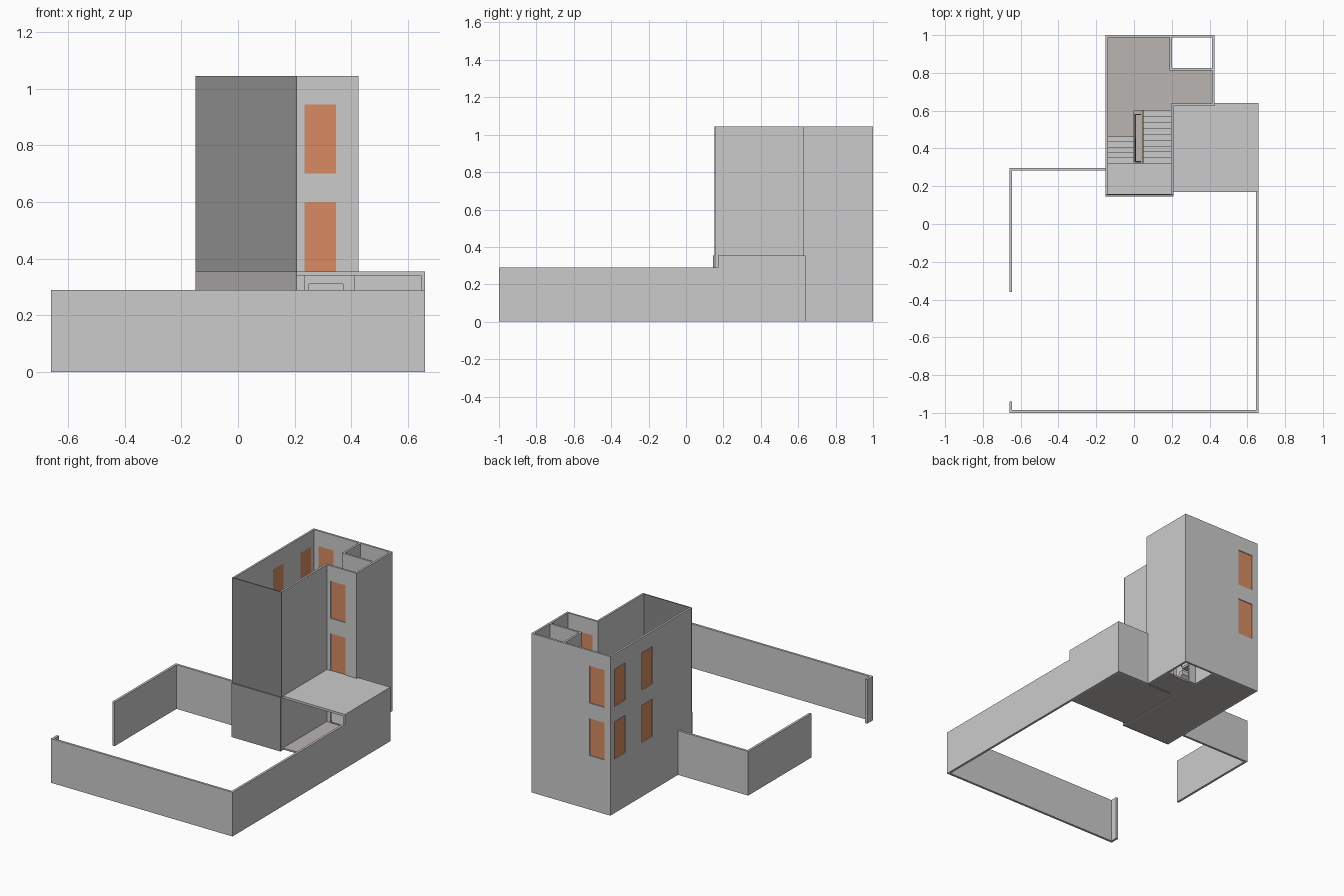
import bpy, bmesh
from mathutils import Vector

if "Cube" in bpy.data.objects:
    bpy.data.objects.remove(bpy.data.objects["Cube"])


def mat(name, rgb):
    m = bpy.data.materials.new(name)
    m.diffuse_color = (*rgb, 1)
    m.use_nodes = True
    m.node_tree.nodes["Principled BSDF"].inputs["Base Color"].default_value = m.diffuse_color
    return m


PANEL = mat("orange_panel", (0.68, 0.26, 0.12))
GLASS = mat("dark_glass", (0.25, 0.25, 0.25))
LOWGLASS = mat("lower_glass", (0.35, 0.34, 0.34))
FLOOR = mat("floor_grey", (0.48, 0.46, 0.45))
RAIL = mat("rail_yellow", (0.45, 0.33, 0.04))


def finish(name, bm, m=None):
    bmesh.ops.recalc_face_normals(bm, faces=bm.faces)
    me = bpy.data.meshes.new(name)
    bm.to_mesh(me)
    bm.free()
    ob = bpy.data.objects.new(name, me)
    bpy.context.collection.objects.link(ob)
    if m:
        me.materials.append(m)
    return ob


def extrude(name, pts, vec, m=None):
    bm = bmesh.new()
    f = bm.faces.new([bm.verts.new(p) for p in pts])
    r = bmesh.ops.extrude_face_region(bm, geom=[f])
    bmesh.ops.translate(bm, vec=Vector(vec),
                        verts=[v for v in r["geom"] if isinstance(v, bmesh.types.BMVert)])
    # keep the starting cap so the solid is closed
    if not f.is_valid:
        bmesh.ops.holes_fill(bm, edges=bm.edges)
    return finish(name, bm, m)


def plan(name, pts, z0, z1, m=None):
    return extrude(name, [(x, y, z0) for x, y in pts], (0, 0, z1 - z0), m)


def box(name, x0, x1, y0, y1, z0, z1, m=None):
    return plan(name, [(x0, y0), (x1, y0), (x1, y1), (x0, y1)], z0, z1, m)


def cut(ob, boxes):
    for b in boxes:
        c = box("cutter", *b)
        md = ob.modifiers.new("opening", "BOOLEAN")
        md.operation, md.solver, md.object = "DIFFERENCE", "EXACT", c
        bpy.context.view_layer.update()
        me = bpy.data.meshes.new_from_object(
            ob.evaluated_get(bpy.context.evaluated_depsgraph_get()))
        ob.modifiers.clear()
        ob.data = me
        bpy.data.objects.remove(c)


T = 0.013                      # wall thickness
F1, F2, TOP = 0.355, 0.70, 1.045
DOOR = 0.245                   # head height of doors and windows

# Courtyard walls with a gate gap on the left
C = 0.015
plan("courtyard_wall_front", [(-.66, -.94), (-.66, -1), (.66, -1), (.66, .17), (.66 - C, .17),
     (.66 - C, -1 + C), (-.66 + C, -1 + C), (-.66 + C, -.94)], 0, .29)
plan("courtyard_wall_left", [(-.66, -.36), (-.66 + C, -.36), (-.66 + C, .297 - C),
     (-.15, .297 - C), (-.15, .297), (-.66, .297)], 0, .29)

# Tower shell, open to the front where the glazing sits
shell = [(-.15, .16), (-.15, 1), (.425, 1), (.425, .625), (.208, .625), (.208, .16),
         (.208 - T, .16), (.208 - T, .625 + T), (.425 - T, .625 + T), (.425 - T, 1 - T),
         (-.15 + T, 1 - T), (-.15 + T, .16)]
ground = plan("tower_ground_walls", shell, 0, F1)
cut(ground, [(.235, .41, .60, .65, -.02, .34)])
upper = plan("tower_upper_walls", shell, F1, TOP)

# Doors and windows repeat on both upper storeys
openings = []
for i, z in enumerate((F1, F2)):
    lo, hi = z, z + DOOR
    if i == 0:
        lo_cut = z - .02
    else:
        lo_cut = z
    openings += [(.235, .345, .60, .66, lo_cut, hi), (-.107, .002, .96, 1.02, lo_cut, hi),
                 (-.17, -.12, .845, .955, lo_cut, hi), (-.17, -.12, .56, .67, lo_cut, hi)]
    n = str(i + 1)
    box("terrace_door_" + n, .235, .345, .630, .636, lo, hi, PANEL)
    box("rear_window_" + n, -.107, .002, .989, .995, lo, hi, PANEL)
    box("side_window_back_" + n, -.145, -.139, .845, .955, lo, hi, PANEL)
    box("side_window_front_" + n, -.145, -.139, .56, .67, lo, hi, PANEL)
cut(upper, openings)

# Lift shaft in the rear right corner
shaft = plan("lift_shaft_walls", [(.187, 1 - T), (.187, .812), (.425 - T, .812),
             (.425 - T, .812 + T), (.187 + T, .812 + T), (.187 + T, 1 - T)], 0, TOP)
cut(shaft, [(.25, .37, .79, .85, -.02, .31), (.25, .37, .79, .85, F1, F1 + DOOR),
            (.25, .37, .79, .85, F2, F2 + DOOR)])

# Front glazing
box("front_glass_lower", -.15, .208, .145, .16, 0, F1, LOWGLASS)
box("front_glass_upper", -.15, .208, .153, .16, F1, TOP, GLASS)

# Single-storey annex, open to the courtyard
box("annex_roof", .208, .66, .17, .64, .34, F1)
plan("annex_walls", [(.66, .17), (.66, .64), (.425, .64), (.425, .625), (.645, .625),
     (.645, .17)], 0, .34)
box("annex_floor", .208, .645, .17, .625, .004, .014, FLOOR)

# Floor slabs: ground is full, the upper ones leave the stairwell open
x0, x1 = -.15 + T, .208 - T
back = [(.425 - T, .638), (.425 - T, .812), (.187, .812), (.187, 1 - T), (x0, 1 - T)]
plan("ground_slab", [(x0, .16), (x1, .16), (x1, .638)] + back, 0, .012, FLOOR)
for n, z in (("1", F1), ("2", F2)):
    plan("floor_slab_" + n, [(x0, .46), (0, .46), (0, .60), (x1, .60), (x1, .638)] + back,
         z - .015, z, FLOOR)


def flight(name, xa, xb, y, z, step, rise, n):
    pts = [(y, z)]
    y0, z0 = y, z
    for _ in range(n):
        z += rise
        pts.append((y, z))
        y += step
        pts.append((y, z))
    pts += [(y, z - .028), (y0 + step, z0)]
    return extrude(name, [(xa, p, q) for p, q in pts], (xb - xa, 0, 0))


def railing(name, paths, r=.004):
    bm = bmesh.new()
    for path in paths:
        for a, b in zip(path, path[1:]):
            a, b = Vector(a), Vector(b)
            d = b - a
            q = d.to_track_quat("Z", "Y")
            mtx = q.to_matrix().to_4x4()
            mtx.translation = (a + b) / 2
            bmesh.ops.create_cone(bm, segments=6, radius1=r, radius2=r, depth=d.length,
                                  cap_ends=True, matrix=mtx)
    return finish(name, bm, RAIL)


# Two-flight stairs with a half landing, once per storey
for n, za, zb in (("1", .012, F1), ("2", F1, F2)):
    rise = (zb - za) / 16
    zl = za + 10 * rise
    flight("lower_flight_" + n, .05, x1, .60, za, -.031, rise, 9)
    box("half_landing_" + n, x0, x1, .16, .321, zl - .015, zl)
    flight("upper_flight_" + n, x0, 0, .321, zl, .028, rise, 5)
    h = .08
    paths = [[(.048, .62, za), (.048, .62, za + h), (.048, .325, zl + h), (.048, .325, zl)],
             [(.038, .33, zl + h), (.006, .33, zl + h), (.006, .46, zb + h),
              (.006, .58, zb + h), (.038, .58, zb + h)],
             [(.006, .33, zl), (.006, .33, zl + h)],
             [(.006, .46, zb), (.006, .46, zb + h)], [(.006, .58, zb - .01), (.006, .58, zb + h)]]
    for k in range(1, 5):
        t = k / 5
        y, z = .62 - .295 * t, za + (zl - za) * t
        paths.append([(.048, y, z), (.048, y, z + h)])
    railing("stair_railing_" + n, paths)
